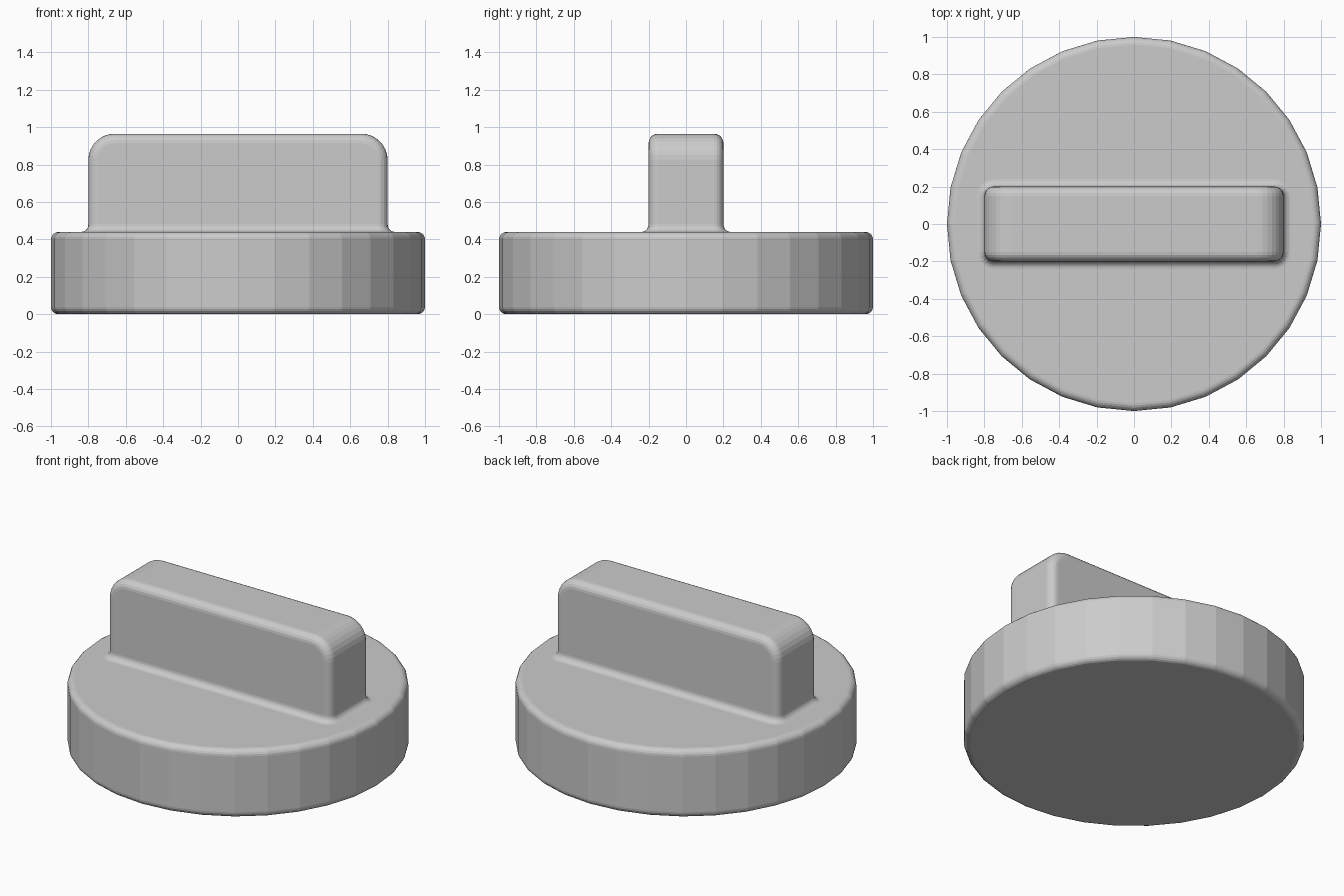
import bpy, bmesh
from math import sin, cos, pi, radians

if "Cube" in bpy.data.objects:
    bpy.data.objects.remove(bpy.data.objects["Cube"], do_unlink=True)

BASE_TOP, TOP = 0.44, 0.965
HALF_X, HALF_Y = 0.8, 0.2
EDGE, FILLET = 0.05, 0.04

grey = bpy.data.materials.new("plain grey")
grey.use_nodes = True
colour = (0.6, 0.6, 0.6, 1)
grey.diffuse_color = colour
grey.node_tree.nodes["Principled BSDF"].inputs["Base Color"].default_value = colour


def make_object(name, bm):
    bmesh.ops.recalc_face_normals(bm, faces=bm.faces)
    mesh = bpy.data.meshes.new(name)
    bm.to_mesh(mesh)
    bm.free()
    mesh.materials.append(grey)
    obj = bpy.data.objects.new(name, mesh)
    bpy.context.collection.objects.link(obj)
    return obj


def add_bevel(obj, width, segments):
    mod = obj.modifiers.new("rounded edges", "BEVEL")
    mod.width, mod.segments = width, segments
    mod.limit_method, mod.angle_limit = "ANGLE", radians(40)


# Round base with softened rims
bm = bmesh.new()
bmesh.ops.create_cone(bm, cap_ends=True, segments=32, radius1=1, radius2=1, depth=BASE_TOP)
bmesh.ops.translate(bm, vec=(0, 0, BASE_TOP / 2), verts=bm.verts)
add_bevel(make_object("dial_base", bm), 0.04, 5)

# Grip bar: broad rounds on the two upper ends, small rounds on the long outlines
bm = bmesh.new()
bottom = BASE_TOP - 0.2
bmesh.ops.create_cube(bm, size=1)
bmesh.ops.scale(bm, vec=(2 * HALF_X, 2 * HALF_Y, TOP - bottom), verts=bm.verts)
bmesh.ops.translate(bm, vec=(0, 0, (TOP + bottom) / 2), verts=bm.verts)
ends = [e for e in bm.edges
        if all(v.co.z > TOP - 0.01 for v in e.verts)
        and abs(e.verts[0].co.x - e.verts[1].co.x) < 0.01]
bmesh.ops.bevel(bm, geom=ends, offset=0.14, segments=8, profile=0.5, affect="EDGES")
add_bevel(make_object("grip_bar", bm), EDGE, 5)


# Concave fillet where the grip meets the base
def rounded_ring(bm, grow, z, steps=5):
    radius = EDGE + grow
    verts = []
    for quarter, (sx, sy) in enumerate([(1, 1), (-1, 1), (-1, -1), (1, -1)]):
        for i in range(steps + 1):
            a = (quarter + i / steps) * pi / 2
            verts.append(bm.verts.new((sx * (HALF_X - EDGE) + radius * cos(a),
                                       sy * (HALF_Y - EDGE) + radius * sin(a), z)))
    return verts


bm = bmesh.new()
rings = []
for i in range(6):
    t = i / 5 * pi / 2
    rings.append(rounded_ring(bm, FILLET * (1 - sin(t)), BASE_TOP + FILLET * (1 - cos(t))))
for low, high in zip(rings, rings[1:]):
    for i in range(len(low)):
        j = (i + 1) % len(low)
        bm.faces.new((low[i], low[j], high[j], high[i]))
make_object("grip_fillet", bm)
